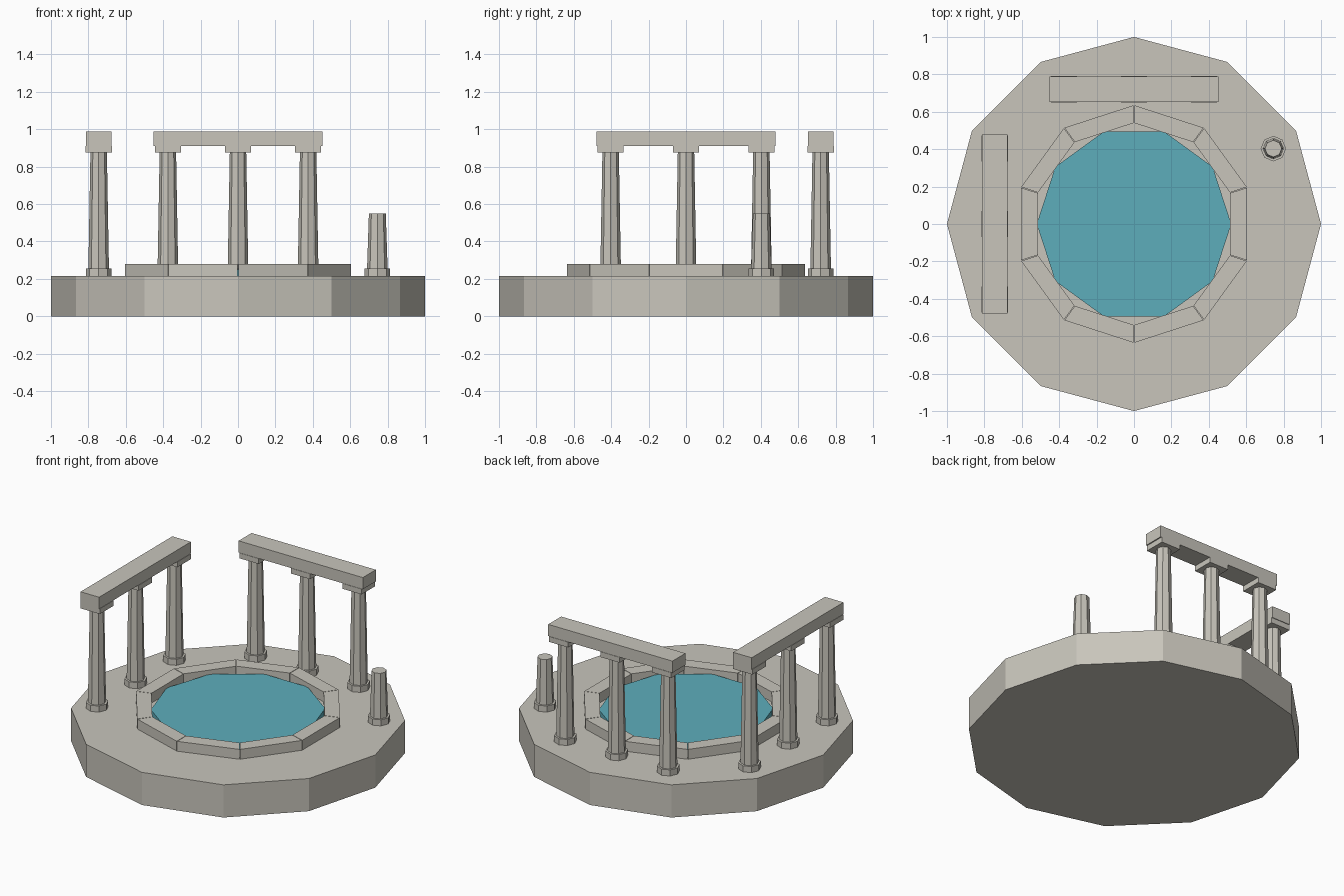
import bpy
import bmesh
from math import cos, sin, pi, radians

if "Cube" in bpy.data.objects:
    bpy.data.objects.remove(bpy.data.objects["Cube"])


def make_material(name, rgb):
    mat = bpy.data.materials.new(name)
    mat.use_nodes = True
    colour = (*rgb, 1)
    mat.diffuse_color = colour
    mat.node_tree.nodes["Principled BSDF"].inputs["Base Color"].default_value = colour
    return mat


stone = make_material("pale stone", (0.58, 0.56, 0.50))
teal = make_material("teal water", (0.11, 0.42, 0.50))


def finish(name, bm, mat):
    bmesh.ops.recalc_face_normals(bm, faces=bm.faces)
    mesh = bpy.data.meshes.new(name)
    bm.to_mesh(mesh)
    bm.free()
    mesh.materials.append(mat)
    obj = bpy.data.objects.new(name, mesh)
    bpy.context.collection.objects.link(obj)
    return obj


def prism(name, outline, z0, z1, mat, centre=(0, 0), taper=1.0):
    """Extrude a flat outline upward, scaling the top by taper."""
    bm = bmesh.new()
    cx, cy = centre
    low = [bm.verts.new((cx + x, cy + y, z0)) for x, y in outline]
    high = [bm.verts.new((cx + x * taper, cy + y * taper, z1)) for x, y in outline]
    bm.faces.new(low)
    bm.faces.new(high)
    for i in range(len(outline)):
        j = (i + 1) % len(outline)
        bm.faces.new((low[i], low[j], high[j], high[i]))
    return finish(name, bm, mat)


def polar(radius, angle):
    return radius * cos(angle), radius * sin(angle)


def polygon(sides, radius, start=pi / 2):
    return [polar(radius, start + 2 * pi * i / sides) for i in range(sides)]


def rectangle(w, d):
    return [(-w / 2, -d / 2), (w / 2, -d / 2), (w / 2, d / 2), (-w / 2, d / 2)]


FLOOR = 0.215
CAP_BOTTOM, CAP_TOP, BEAM_TOP = 0.875, 0.91, 0.987

# Paved platform and pool water
prism("platform", polygon(12, 1.0), 0, FLOOR, stone)
prism("pool_water", polygon(10, 0.52, 0), FLOOR, 0.25, teal)

# Pool rim of ten stone blocks with hairline joints
joint = radians(0.15)
for i in range(10):
    a = pi / 2 + i * pi / 5 + joint
    b = pi / 2 + (i + 1) * pi / 5 - joint
    block = [polar(0.54, a), polar(0.635, a), polar(0.635, b), polar(0.54, b)]
    prism(f"rim_block_{i + 1}", block, FLOOR, 0.28, stone)


# Tapered eight-sided column on a plinth
def column(name, centre, top, taper):
    prism(name + "_plinth", polygon(8, 0.068), FLOOR, 0.255, stone, centre)
    prism(name + "_shaft", polygon(8, 0.055), 0.255, top, stone, centre, taper)


def capped_column(name, centre):
    column(name, centre, CAP_BOTTOM, 0.8)
    prism(name + "_cap", rectangle(0.14, 0.14), CAP_BOTTOM, CAP_TOP, stone, centre)


# Back and right colonnades, each with a beam on top
for i in (-1, 0, 1):
    capped_column(f"back_column_{i + 2}", (0.375 * i, 0.72))
    capped_column(f"right_column_{i + 2}", (-0.745, 0.403 * i))
prism("back_beam", rectangle(0.905, 0.135), CAP_TOP, BEAM_TOP, stone, (0, 0.72))
prism("right_beam", rectangle(0.135, 0.955), CAP_TOP, BEAM_TOP, stone, (-0.745, 0))

# Broken column
column("broken_column", (0.745, 0.403), 0.55, 0.82)
